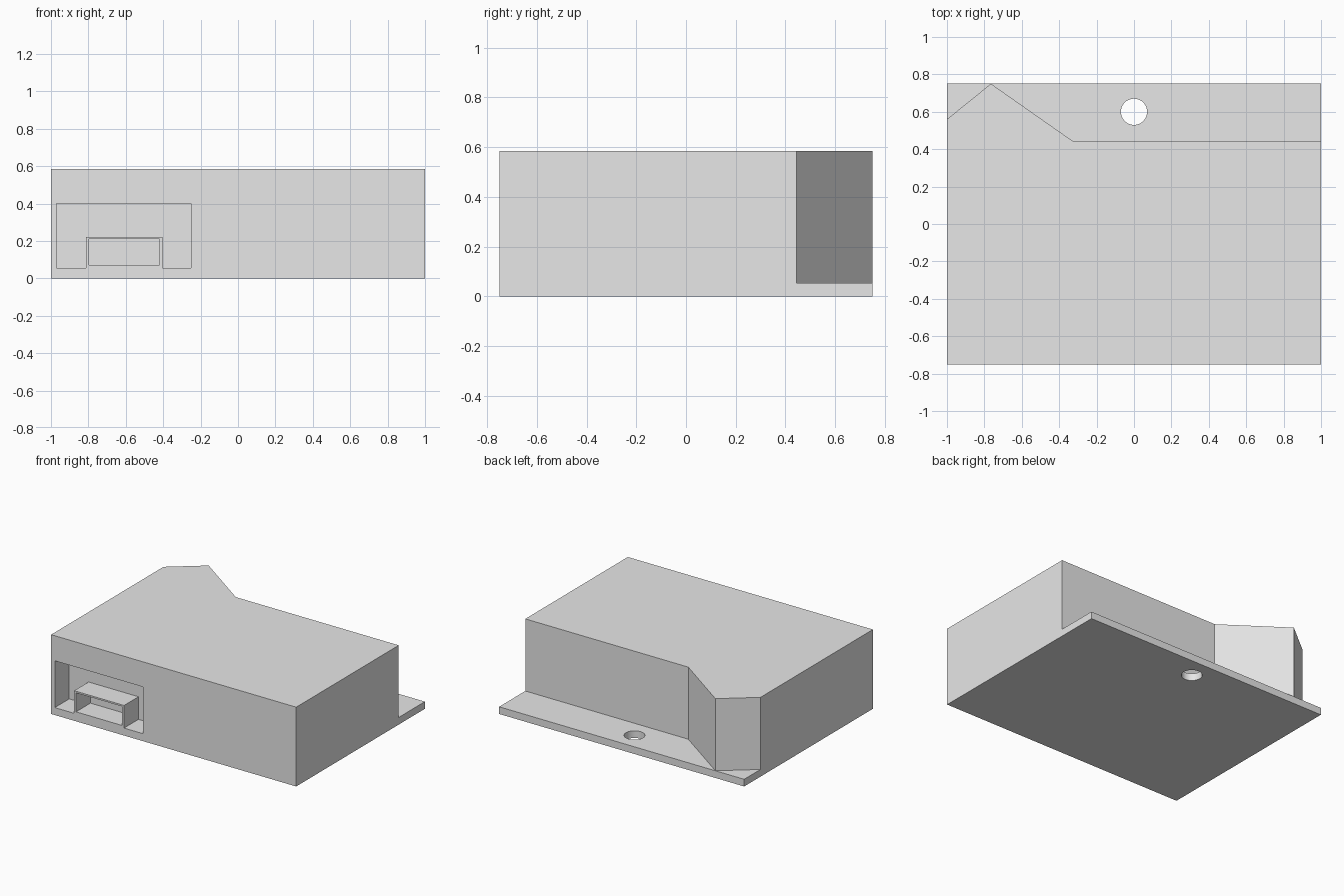
import bpy
import bmesh
import math

cube = bpy.data.objects.get("Cube")
if cube:
    bpy.data.objects.remove(cube, do_unlink=True)

# Main sizes
FRONT, BACK = -0.75, 0.75
PLATE, TOP = 0.053, 0.585
RECESS = 0.168

grey = bpy.data.materials.new("light grey")
grey.use_nodes = True
grey.diffuse_color = (0.8, 0.8, 0.8, 1)
grey.node_tree.nodes["Principled BSDF"].inputs["Base Color"].default_value = (0.8, 0.8, 0.8, 1)


def prism(name, outline, offset):
    """Extrude a closed 3D outline along an offset."""
    bm = bmesh.new()
    face = bm.faces.new([bm.verts.new(p) for p in outline])
    moved = bmesh.ops.extrude_face_region(bm, geom=[face])["geom"]
    bmesh.ops.translate(bm, vec=offset, verts=[v for v in moved if isinstance(v, bmesh.types.BMVert)])
    bmesh.ops.recalc_face_normals(bm, faces=bm.faces)
    mesh = bpy.data.meshes.new(name)
    bm.to_mesh(mesh)
    bm.free()
    mesh.materials.append(grey)
    obj = bpy.data.objects.new(name, mesh)
    bpy.context.collection.objects.link(obj)
    return obj


def combine(target, tool, operation):
    """Apply a boolean and discard the tool."""
    tool.hide_render = True
    mod = target.modifiers.new("boolean", "BOOLEAN")
    mod.operation, mod.solver, mod.object = operation, "EXACT", tool
    bpy.context.view_layer.objects.active = target
    bpy.ops.object.modifier_apply(modifier=mod.name)
    bpy.data.objects.remove(tool, do_unlink=True)


def front_cut(name, outline):
    """Cutter reaching into the front face to the recess depth."""
    return prism(name, [(x, FRONT - 0.1, z) for x, z in outline], (0, RECESS + 0.1, 0))


# Housing with a pointed rear lobe, fused to the base plate
plan = [(-1, FRONT), (1, FRONT), (1, 0.445), (-0.33, 0.445), (-0.765, BACK), (-1, 0.56)]
housing = prism("housing", [(x, y, 0) for x, y in plan], (0, 0, TOP))
corners = [(-1, FRONT), (1, FRONT), (1, BACK), (-1, BACK)]
combine(housing, prism("base_plate", [(x, y, 0) for x, y in corners], (0, 0, PLATE)), "UNION")

# Mounting hole in the rear flange
circle = [(0.07 * math.cos(a), 0.6 + 0.07 * math.sin(a), -0.1)
          for a in (math.tau * i / 48 for i in range(48))]
combine(housing, prism("mounting_hole", circle, (0, 0, 0.3)), "DIFFERENCE")

# Front recess wrapping around a socket
recess = [(-0.97, 0.055), (-0.97, 0.4), (-0.25, 0.4), (-0.25, 0.055),
          (-0.405, 0.055), (-0.405, 0.222), (-0.812, 0.222), (-0.812, 0.055)]
combine(housing, front_cut("recess", recess), "DIFFERENCE")

# Socket opening
opening = [(-0.797, 0.07), (-0.797, 0.21), (-0.42, 0.21), (-0.42, 0.07)]
combine(housing, front_cut("socket_opening", opening), "DIFFERENCE")

# Clean flat faces and smooth the hole wall
bm = bmesh.new()
bm.from_mesh(housing.data)
bmesh.ops.dissolve_limit(bm, angle_limit=math.radians(0.5), verts=bm.verts, edges=bm.edges)
bm.to_mesh(housing.data)
bm.free()
bpy.ops.object.select_all(action="DESELECT")
housing.select_set(True)
bpy.context.view_layer.objects.active = housing
bpy.ops.object.shade_smooth_by_angle(angle=math.radians(30))
